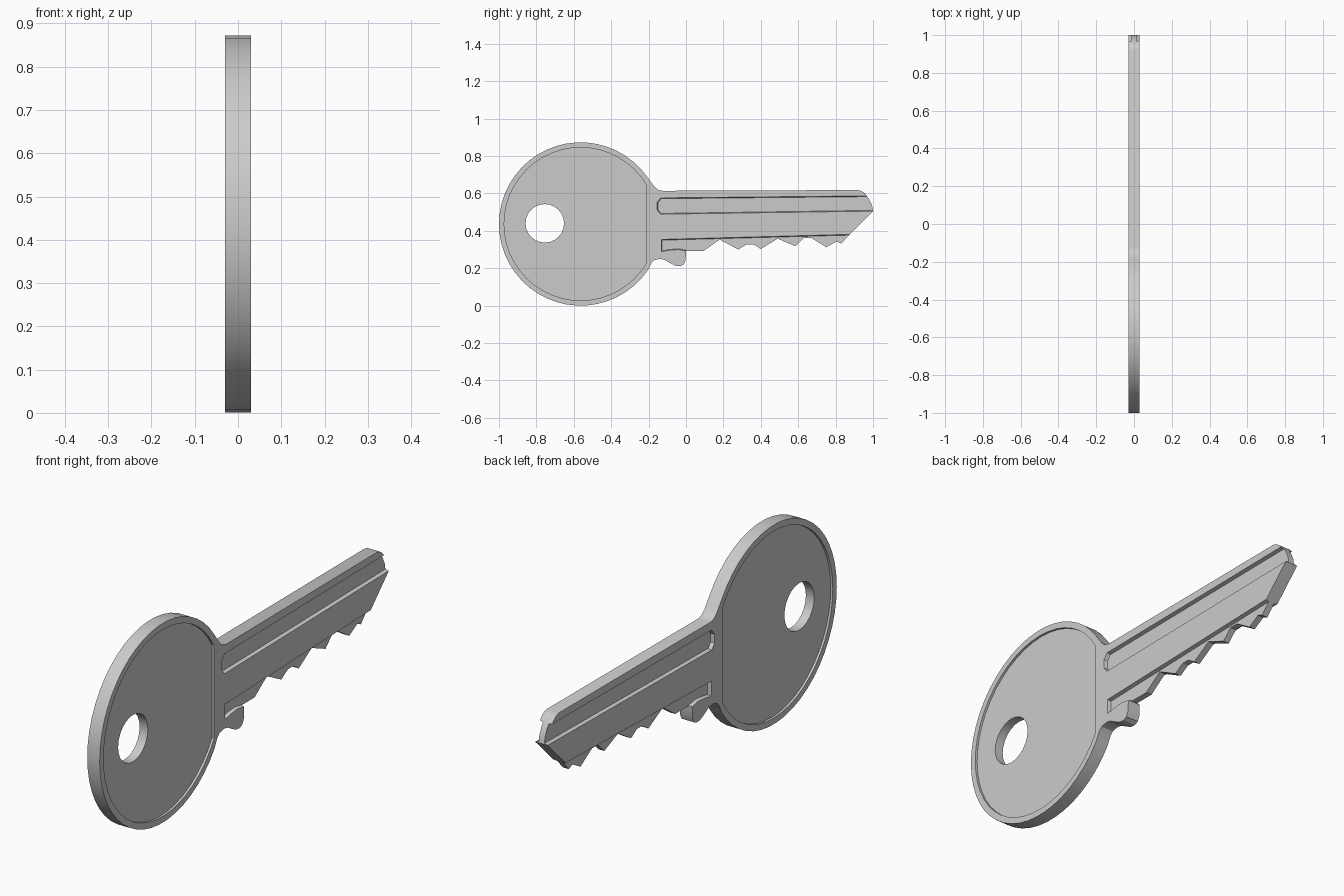
import bpy, bmesh, math
from mathutils import Vector

if "Cube" in bpy.data.objects:
    bpy.data.objects.remove(bpy.data.objects["Cube"])

HALF = 0.03                 # half thickness of the key
BOW = (-0.5635, 0.4365)     # centre of the round grip


def arc(cy, cz, r, a0, a1, n):
    """n+1 points on an arc in the YZ plane, angles in degrees."""
    return [(cy + r * math.cos(math.radians(a0 + (a1 - a0) * i / n)),
             cz + r * math.sin(math.radians(a0 + (a1 - a0) * i / n)))
            for i in range(n + 1)]


def offset(pts, d):
    """Mitred inward offset of a counter-clockwise profile."""
    out = []
    for i, p in enumerate(pts):
        a, b, c = Vector(pts[i - 1]), Vector(p), Vector(pts[(i + 1) % len(pts)])
        u, v = (b - a).normalized(), (c - b).normalized()
        n1, n2 = Vector((-u.y, u.x)), Vector((-v.y, v.x))
        out.append(tuple(b + (n1 + n2) * (d / (1 + n1.dot(n2)))))
    return out


def loft(name, x0, prof0, x1, prof1):
    """Solid between two matching YZ profiles."""
    bm = bmesh.new()
    a = [bm.verts.new((x0, y, z)) for y, z in prof0]
    b = [bm.verts.new((x1, y, z)) for y, z in prof1]
    bm.faces.new(a)
    bm.faces.new(b)
    n = len(a)
    for i in range(n):
        j = (i + 1) % n
        bm.faces.new((a[i], a[j], b[j], b[i]))
    bmesh.ops.recalc_face_normals(bm, faces=bm.faces)
    me = bpy.data.meshes.new(name)
    bm.to_mesh(me)
    bm.free()
    ob = bpy.data.objects.new(name, me)
    bpy.context.collection.objects.link(ob)
    return ob


def cut(target, cutter):
    """Subtract the cutter and throw it away."""
    cutter.hide_render = True
    mod = target.modifiers.new("cut", 'BOOLEAN')
    mod.operation = 'DIFFERENCE'
    mod.solver = 'EXACT'
    mod.object = cutter
    bpy.context.view_layer.objects.active = target
    bpy.ops.object.modifier_apply(modifier=mod.name)
    bpy.data.objects.remove(cutter, do_unlink=True)


def pocket(target, prof, depth, slope=0.0):
    """Sink a pocket with slightly sloping walls into both flat sides."""
    for s in (-1, 1):
        cut(target, loft("pocket_cutter",
                         s * (HALF - depth), offset(prof, slope),
                         s * (HALF + depth), offset(prof, -slope)))


# Outline: round grip, shoulder stop, teeth, slanted tip, straight back
grip = arc(*BOW, 0.4365, 35, 325, 40)
stop = [(-0.185, 0.228), (-0.17, 0.243), (-0.14, 0.25), (-0.115, 0.245),
        (-0.085, 0.228), (-0.055, 0.213), (-0.03, 0.211), (-0.012, 0.22),
        (-0.002, 0.242), (0.0, 0.293)]
teeth = [(0.095, 0.293), (0.18, 0.353), (0.28, 0.3), (0.325, 0.328),
         (0.36, 0.328), (0.4, 0.303), (0.49, 0.358), (0.585, 0.318),
         (0.63, 0.362), (0.67, 0.362), (0.75, 0.312), (0.805, 0.343),
         (0.83, 0.332)]
tip = [(0.87, 0.375), (1.0, 0.505), (0.995, 0.535), (0.98, 0.568),
       (0.957, 0.6), (0.94, 0.612), (0.92, 0.618)]
back = [(-0.125, 0.614), (-0.15, 0.62), (-0.17, 0.638), (-0.185, 0.658)]
outline = grip + stop + teeth + tip + back
key = loft("key", -HALF, outline, HALF, outline)

# Sunken panels on the grip
pocket(key, arc(*BOW, 0.409, 30.2, 329.8, 40), 0.01)

# Long upper groove, open at the tip
pocket(key, [(-0.155, 0.512), (-0.135, 0.489), (1.1, 0.507), (1.1, 0.588),
             (-0.135, 0.576), (-0.155, 0.552)], 0.016, 0.004)

# Thinned strip carrying the teeth
pocket(key, [(-0.132, 0.288), (-0.09, 0.296), (-0.04, 0.3), (0.0, 0.292),
             (0.03, 0.2), (1.1, 0.2), (1.1, 0.387), (-0.132, 0.354)],
       0.016, 0.004)

# Key ring hole
hole = arc(-0.755, 0.44, 0.103, 0, 345, 23)
cut(key, loft("hole_cutter", -0.1, hole, 0.1, hole))

key.select_set(True)
bpy.context.view_layer.objects.active = key
bpy.ops.object.shade_smooth_by_angle(angle=math.radians(30))
